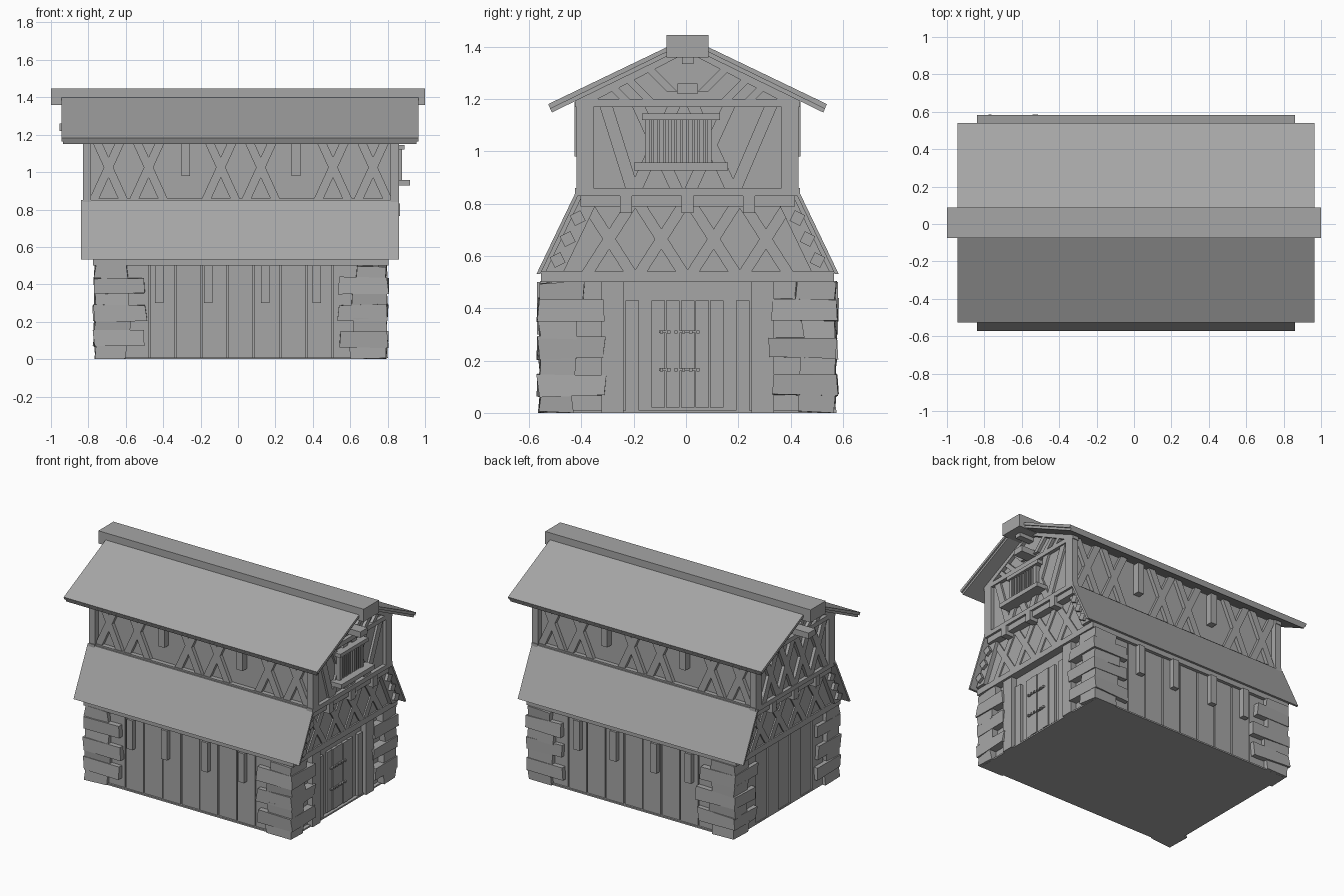
import bpy, bmesh, random
from mathutils import Vector

cube = bpy.data.objects.get("Cube")
if cube:
    bpy.data.objects.remove(cube)
random.seed(4)

# Main levels and half widths
BASE_TOP, MID_BOTTOM, MID_TOP, WALL_TOP, RIDGE = .5, .54, .85, 1.2, 1.44
LENGTH, WIDTH = .83, .42
PITCH = .48
SIDES = (-1, 1)

grey = bpy.data.materials.new("plain_grey")
grey.use_nodes = True
grey.diffuse_color = (.38, .38, .38, 1)
grey.node_tree.nodes["Principled BSDF"].inputs["Base Color"].default_value = grey.diffuse_color

parts = {}


def span(centre, half):
    return (centre - half, centre + half)


def sided(side, inner, outer):
    return sorted((side * inner, side * outer))


def prism(part, outline, axis, depth, jitter=0):
    """Extrude an outline of (horizontal, z) points along x or y."""
    bm = parts.setdefault(part, bmesh.new())
    rings = []
    for d in depth:
        ring = []
        for h, z in outline:
            point = Vector((d, h, z) if axis == "x" else (h, d, z))
            point += Vector(random.uniform(-jitter, jitter) for _ in "xyz")
            point.z = max(point.z, 0)
            ring.append(bm.verts.new(point))
        bm.faces.new(ring)
        rings.append(ring)
    near, far = rings
    for i in range(len(outline)):
        bm.faces.new((near[i - 1], near[i], far[i], far[i - 1]))


def box(part, x, y, z, jitter=0):
    (left, right), (bottom, top) = y, z
    outline = [(left, bottom), (right, bottom), (right, top), (left, top)]
    prism(part, outline, "x", x, jitter)


def brace(part, axis, depth, start, end, width=.05):
    """Slanted board with level ends between two points of a wall."""
    (a, low), (b, high) = start, end
    h = width / 2
    prism(part, [(a - h, low), (a + h, low), (b + h, high), (b - h, high)], axis, depth)


def cross(part, axis, depth, centre, bottom, top):
    for s in SIDES:
        brace(part, axis, depth, (centre - s * .08, bottom), (centre + s * .08, top))


def skirt_y(z):
    return WIDTH + (MID_TOP - z) * PITCH


def roof_layer(part, side, top, thickness, eave, length):
    """One pitched roof sheet from the ridge line to the eave."""
    tip = side * eave
    edge = top - eave * PITCH
    prism(part, [(0, top), (tip, edge), (tip * .985, edge - thickness), (0, top - thickness)],
          "x", span(-.005, length))


# Solid cores of the three storeys
box("lower_wall", span(0, .735), span(0, .52), (0, BASE_TOP))
box("floor_slab", span(0, .76), span(0, .55), (0, .01))
box("lower_top_beam", span(0, .79), span(0, .56), (BASE_TOP, MID_BOTTOM))
middle = [(s * (skirt_y(z) - .01), z) for s, z in
          ((-1, MID_BOTTOM), (1, MID_BOTTOM), (1, MID_TOP), (-1, MID_TOP))]
prism("middle_wall", middle, "x", span(0, .78))
inner = WIDTH - .035
upper = [(-inner, MID_TOP), (inner, MID_TOP), (inner, WALL_TOP),
         (0, RIDGE - .03), (-inner, WALL_TOP)]
prism("upper_wall", upper, "x", span(0, LENGTH - .01))

# Corner stones, alternately short and long
course = BASE_TOP / 7
for sx in SIDES:
    for sy in SIDES:
        for row in range(7):
            is_long = row % 2
            reach_x, reach_y = (.27, .24) if is_long else (.18, .15)
            vary = random.uniform(-.02, .02)
            swell = .006 * is_long
            box("corner_stones", sided(sx, .782 - reach_x + vary, .78 + swell),
                sided(sy, .57 - reach_y - vary, .566 + swell),
                (row * course - swell, (row + 1) * course + swell), jitter=.007)

# Planks and hanging brackets of the long lower walls
for s in SIDES:
    for i in range(-4, 5):
        box("side_planks", span(i * .14, .066), sided(s, .51, .537 + .003 * (i % 2)), (.01, BASE_TOP))
    for x in (-.435, -.175, .13, .405):
        box("lower_brackets", span(x, .023), sided(s, .53, .575), (.3, BASE_TOP))

# Planks of the back end
for i in range(-3, 4):
    box("end_planks", (-.755 - .006 * (i % 2), -.73), span(i * .12, .056), (.01, BASE_TOP))

# Door end: posts, boards, plank door with straps and rivets
for s in SIDES:
    box("door_posts", (.72, .775), sided(s, .245, .33), (0, BASE_TOP))
    box("door_boards", (.72, .755), sided(s, .185, .237), (.01, .43))
for i in range(-2, 3):
    box("door", (.72, .75 + .004 * (i % 2)), span(i * .056, .026), (.02, .43))
for z in (.165, .31):
    box("door_straps", (.74, .759), span(-.03, .08), span(z, .005))
    for i in range(6):
        box("door_rivets", (.75, .766), span(i * .028 - .1, .006), span(z, .006))

for sx in SIDES:
    # Sloping middle ends: braces, rafters, purlin ends, beam and joists
    for i in (-3, -1, 1, 3):
        cross("middle_braces", "x", sided(sx, .77, .789), i * .1, MID_BOTTOM, .79)
    for s in SIDES:
        brace("middle_rafters", "x", sided(sx, .77, .81), (s * (skirt_y(MID_BOTTOM) - .06), MID_BOTTOM),
              (s * (skirt_y(LENGTH) - .06), LENGTH), width=.07)
        for z in (.585, .665, .745):
            y = s * (skirt_y(z) - .05)
            corners = [(y - s * .03, z - .01), (y + s * .01, z - .03),
                       (y + s * .03, z + .01), (y - s * .01, z + .03)]
            prism("purlin_ends", corners, "x", sided(sx, .78, LENGTH))
    box("joist_beam", sided(sx, .76, LENGTH), span(0, .41), (.79, .835))
    for i in (-1, 0, 1):
        box("joist_ends", sided(sx, .78, LENGTH + .02), span(i * .235, .023), (.765, .832))

    # Upper end frame and gable
    frame = sided(sx, .8, LENGTH + .015)
    box("end_sill", frame, span(0, WIDTH + .01), (LENGTH, MID_TOP + .01))
    box("end_plate", frame, span(0, WIDTH + .01), (1.17, WALL_TOP))
    for s in SIDES:
        box("corner_posts", frame, sided(s, .36, WIDTH + .005), (MID_TOP, WALL_TOP))
        brace("gable_rafters", "x", frame, (s * .385, WALL_TOP), (s * .03, RIDGE - .055), width=.08)
        for i in range(3):
            y = .06 + i * .09
            rise = .09 - i * .01
            foot = WALL_TOP + (.03 if i == 0 else 0)
            brace("gable_boards", "x", sided(sx, .8, LENGTH + .01),
                  (s * y, foot), (s * (y + rise), foot + rise), width=.04)
    box("gable_brackets", sided(sx, .8, .95 - sx * .02), span(0, .038), (1.22, 1.26))
    box("gable_pegs", sided(sx, .8, .93), span(0, .022), (1.335, 1.365))

# Braces of the upper ends
for i in (-3, -1, 1, 3):
    cross("back_braces", "x", (-LENGTH - .01, -LENGTH + .01), i * .085, MID_TOP, WALL_TOP)
front = (LENGTH - .02, LENGTH + .005)
for y in (-.12, .09):
    cross("front_braces", "x", front, y, MID_TOP, WALL_TOP)
for foot, head in ((.18, .33), (-.21, -.32)):
    brace("front_braces", "x", front, (foot, MID_TOP), (head, WALL_TOP))

# Barred window
opening = (.955, 1.122)
box("window_panel", (.81, .842), span(-.035, .125), opening)
box("window_head", (.81, .875), span(-.025, .15), (1.12, 1.145))
box("window_sill", (.81, .905), span(-.025, .18), (.928, .958))
for s in SIDES:
    box("window_jambs", (.81, .862), span(s * .118 - .035, .009), opening)
for i in range(10):
    box("window_bars", (.84, .858), span(i * .022 - .133, .005), opening)

for s in SIDES:
    # Long upper walls: crossed braces, sills and brackets
    for group in (-.6, 0, .6):
        for side in SIDES:
            cross("side_braces", "y", sided(s, .375, .41), group + side * .107, MID_TOP, WALL_TOP)
    box("side_sills", span(0, LENGTH), sided(s, .37, .415), (LENGTH, MID_TOP + .01))
    for side in SIDES:
        box("upper_brackets", span(side * .295, .023), sided(s, .37, .432), (.98, 1.19))

    # Lower skirt roof and layered upper roof
    eave = MID_BOTTOM - .008
    skirt = [(s * (skirt_y(z) + out), z) for z, out in
             ((MID_TOP, -.01), (MID_TOP, .005), (eave, .005), (eave, -.01))]
    prism("skirt_roof", skirt, "x", span(-.005, .85))
    roof_layer("main_roof", s, RIDGE - .003, .018, .533, .955)
    roof_layer("roof_underlayer", s, RIDGE - .02, .018, .527, .945)

# Ridge beam
box("ridge_beam", span(-.015, 1), span(0, .081), (1.36, RIDGE + .006))

for name, bm in parts.items():
    bmesh.ops.recalc_face_normals(bm, faces=bm.faces)
    mesh = bpy.data.meshes.new(name)
    bm.to_mesh(mesh)
    bm.free()
    mesh.materials.append(grey)
    ob = bpy.data.objects.new(name, mesh)
    ob.location = (.015, .006, 0)
    bpy.context.scene.collection.objects.link(ob)
